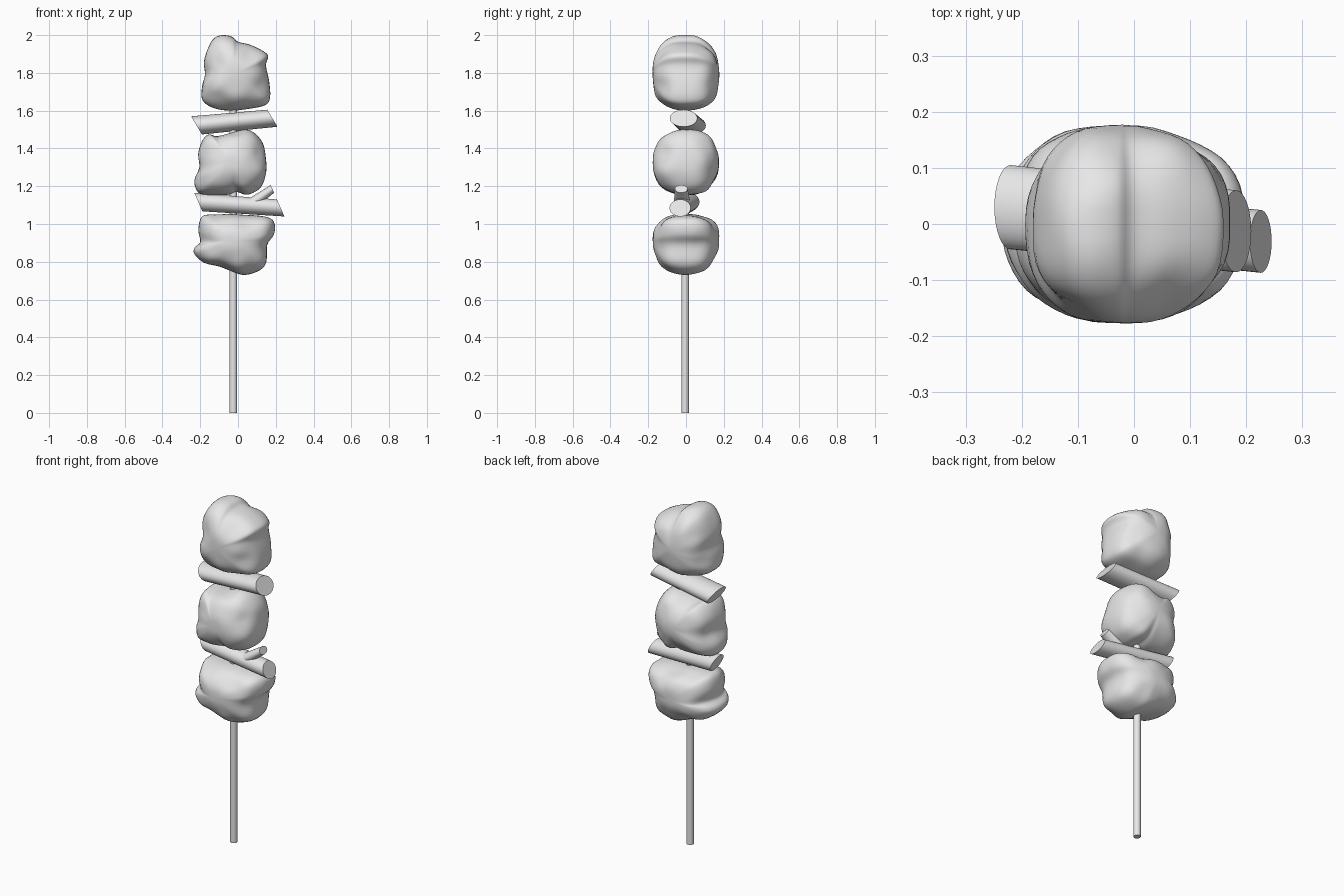
import bpy
import bmesh
import math
from mathutils import Vector, noise

if "Cube" in bpy.data.objects:
    bpy.data.objects.remove(bpy.data.objects["Cube"], do_unlink=True)

grey = bpy.data.materials.new("light_grey")
grey.use_nodes = True
grey.diffuse_color = (0.8, 0.8, 0.8, 1)
grey.node_tree.nodes["Principled BSDF"].inputs["Base Color"].default_value = (0.8, 0.8, 0.8, 1)


def finish(name, bm, angle):
    """Turn a bmesh into a smooth shaded object with sharp rims kept."""
    bmesh.ops.recalc_face_normals(bm, faces=bm.faces)
    mesh = bpy.data.meshes.new(name)
    bm.to_mesh(mesh)
    bm.free()
    mesh.materials.append(grey)
    obj = bpy.data.objects.new(name, mesh)
    bpy.context.collection.objects.link(obj)
    bpy.ops.object.select_all(action="DESELECT")
    obj.select_set(True)
    bpy.context.view_layer.objects.active = obj
    bpy.ops.object.shade_smooth_by_angle(angle=math.radians(angle))
    return obj


def bridge(bm, rings):
    """Join successive closed rings of vertices with quads."""
    for low, high in zip(rings, rings[1:]):
        for i in range(len(low)):
            j = (i + 1) % len(low)
            bm.faces.new((low[i], low[j], high[j], high[i]))


def smooth_outline(points, steps=4):
    """Closed Catmull-Rom curve through the outline points."""
    pts = [Vector(p) for p in points]
    count = len(pts)
    curve = []
    for i in range(count):
        a, b, c, d = (pts[(i + k) % count] for k in (-1, 0, 1, 2))
        for s in range(steps):
            t = s / steps
            curve.append(0.5 * (2 * b + (c - a) * t + (2 * a - 5 * b + 4 * c - d) * t ** 2
                                + (3 * b - a - 3 * c + d) * t ** 3))
    return curve


def meat_chunk(name, outline, centre, depth, layers=28, power=0.86):
    """Inflate a front outline to a rounded lump with soft dents."""
    bm = bmesh.new()
    curve = smooth_outline(outline)
    middle = Vector(centre)
    rings = []
    for layer in range(1, layers):
        angle = math.pi * (layer / layers - 0.5)
        shrink = math.cos(angle) ** power
        y = math.copysign(abs(math.sin(angle)) ** power, angle) * depth
        ring = []
        for p in curve:
            # irregularities of the outline fade towards the front and back
            offset = p - middle
            even = offset.normalized() * 0.19
            blend = 0.5 * abs(math.sin(angle)) ** 3
            flat = middle + offset.lerp(even, blend) * shrink
            spot = Vector((flat.x, y, flat.y))
            dent = noise.noise(spot * 9) * 0.016 * abs(math.sin(2 * angle))
            away = spot - Vector((middle.x, 0, middle.y))
            ring.append(bm.verts.new(spot + away.normalized() * dent))
        rings.append(ring)
    bridge(bm, rings)
    for ring, side in ((rings[0], -1), (rings[-1], 1)):
        pole = bm.verts.new((middle.x, side * depth, middle.y))
        for i in range(len(ring)):
            bm.faces.new((ring[i], ring[(i + 1) % len(ring)], pole))
    return finish(name, bm, 80)


def cut_stalk(name, start, end, start_size, end_size, slant=0.6, sides=32):
    """Oval stalk along x whose ends are cut on the slant."""
    bm = bmesh.new()
    rings = []
    for centre, (wide, tall) in ((start, start_size), (end, end_size)):
        ring = []
        for i in range(sides):
            a = math.tau * i / sides
            rise = math.sin(a) * tall
            shape = Vector((-rise * slant, math.cos(a) * wide, rise))
            ring.append(bm.verts.new(Vector(centre) + shape))
        bm.faces.new(ring)
        rings.append(ring)
    bridge(bm, rings)
    return finish(name, bm, 35)


# Meat chunks, drawn as front outlines
meat_chunk("top_meat", [
    (-.08, 2.0), (-.03, 1.99), (0, 1.965), (.06, 1.95), (.125, 1.92), (.16, 1.89),
    (.148, 1.84), (.165, 1.755), (.17, 1.67), (.145, 1.63), (.06, 1.61), (-.05, 1.6),
    (-.14, 1.62), (-.19, 1.66), (-.19, 1.73), (-.175, 1.79), (-.18, 1.86),
    (-.155, 1.94), (-.125, 1.985)], (-.02, 1.79), .177)
meat_chunk("middle_meat", [
    (-.155, 1.475), (-.11, 1.465), (-.03, 1.485), (.04, 1.5), (.09, 1.48), (.13, 1.43),
    (.145, 1.37), (.15, 1.28), (.125, 1.2), (.08, 1.165), (.04, 1.155), (-.01, 1.17),
    (-.055, 1.155), (-.18, 1.155), (-.22, 1.18), (-.23, 1.235), (-.205, 1.3),
    (-.21, 1.37), (-.19, 1.44)], (-.03, 1.33), .175)
meat_chunk("bottom_meat", [
    (-.19, 1.04), (-.12, 1.05), (0, 1.05), (.14, 1.04), (.19, 1.01), (.19, .945),
    (.155, .89), (.15, .8), (.115, .755), (.035, .73), (-.035, .75), (-.1, .775),
    (-.18, .795), (-.23, .84), (-.23, .875), (-.2, .905), (-.21, .97)], (-.02, .91), .175)

# Stalks between the chunks, the lower one with a side shoot
cut_stalk("upper_stalk", (-.22, .03, 1.522), (.182, -.013, 1.56), (.075, .048), (.073, .045))
cut_stalk("lower_stalk", (-.21, .015, 1.116), (.226, -.031, 1.085), (.056, .049), (.056, .045), .43)
cut_stalk("stalk_shoot", (.06, -.02, 1.098), (.182, -.025, 1.186), (.045, .03), (.034, .02), .45)

# Round stick through everything
stick_bm = bmesh.new()
bmesh.ops.create_cone(stick_bm, cap_ends=True, segments=16, radius1=.02, radius2=.02, depth=1.85)
bmesh.ops.translate(stick_bm, verts=stick_bm.verts, vec=(-.025, -.004, .925))
finish("stick", stick_bm, 35)
